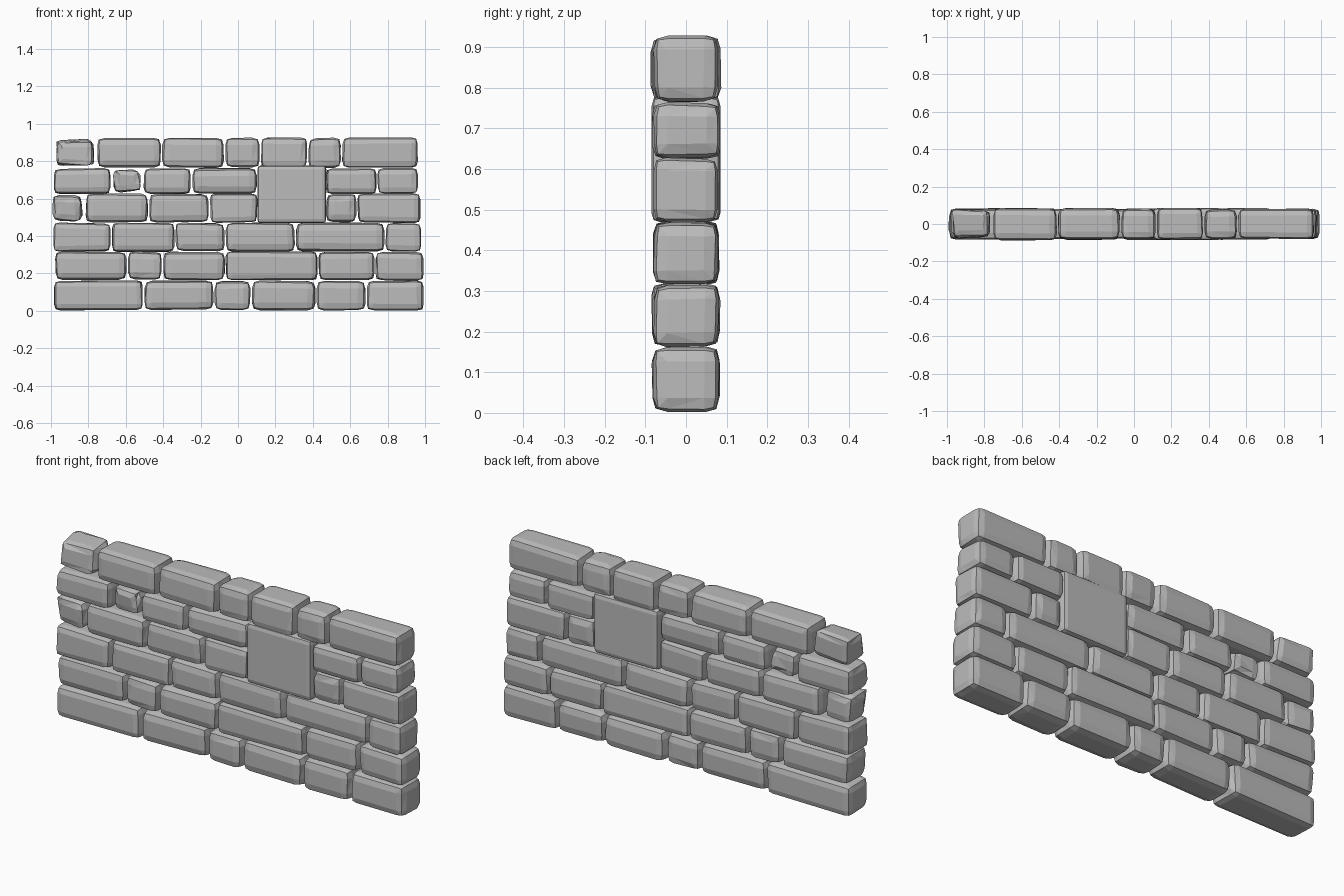
import bpy, bmesh, random
from mathutils import Vector

random.seed(7)
cube = bpy.data.objects.get("Cube")
if cube:
    bpy.data.objects.remove(cube, do_unlink=True)

# Single stone colour
stone_mat = bpy.data.materials.new("grey stone")
stone_mat.use_nodes = True
grey = (0.5, 0.5, 0.5, 1)
stone_mat.diffuse_color = grey
stone_mat.node_tree.nodes["Principled BSDF"].inputs["Base Color"].default_value = grey


def stone(name, x0, x1, z0, z1, depth, bevel, jitter):
    """A chipped block: box with nudged corners and wide chamfers."""
    bm = bmesh.new()
    bmesh.ops.create_cube(bm, size=1)
    centre = Vector(((x0 + x1) / 2, 0, (z0 + z1) / 2))
    size = Vector((x1 - x0, 2 * depth, z1 - z0))
    for v in bm.verts:
        nudge = Vector([random.uniform(0, jitter) for _ in range(3)])
        corner = v.co.copy()
        for i in range(3):
            side = 1 if corner[i] > 0 else -1
            v.co[i] = centre[i] + corner[i] * size[i] - side * nudge[i]
    bmesh.ops.bevel(bm, geom=bm.edges[:], offset=bevel, segments=2,
                    profile=0.6, affect='EDGES', clamp_overlap=True)
    # Chip the chamfers slightly so that no two stones match
    for v in bm.verts:
        v.co += (centre - v.co).normalized() * random.uniform(0, jitter * 0.5)
    bmesh.ops.triangulate(bm, faces=[f for f in bm.faces if f.calc_area() < 0.004])
    bmesh.ops.recalc_face_normals(bm, faces=bm.faces[:])
    mesh = bpy.data.meshes.new(name)
    bm.to_mesh(mesh)
    bm.free()
    mesh.materials.append(stone_mat)
    obj = bpy.data.objects.new(name, mesh)
    bpy.context.collection.objects.link(obj)
    return obj


# Courses from the ground up: bottom, top, then joints along each run
courses = [
    (0.0, 0.165, [[-.985, -.505, -.13, .07, .417, .685, .995]]),
    (0.16, 0.32, [[-.98, -.593, -.403, -.068, .427, .732, .995]]),
    (0.313, 0.475, [[-.99, -.678, -.338, -.068, .307, .787, .985]]),
    (0.468, 0.63, [[-1, -.818, -.478, -.153, .108], [.468, .637, .98]]),
    (0.622, 0.767, [[-.99, -.68, -.508, -.248, .108], [.468, .742, .965]]),
    (0.762, 0.93, [[-.985, -.757, -.41, -.073, .12, .372, .555, .965]]),
]
rough_stones = {(4, 1), (5, 2), (6, 1)}

for row, (z0, z1, runs) in enumerate(courses, 1):
    count = 0
    for joints in runs:
        for x0, x1 in zip(joints, joints[1:]):
            count += 1
            rough = (row, count) in rough_stones
            stone(f"course_{row}_stone_{count}", x0 - 0.001, x1 + 0.001, z0, z1,
                  random.uniform(0.082, 0.089), random.uniform(0.03, 0.042),
                  0.022 if rough else 0.008)

# Large square block spanning two courses
stone("square_block", 0.102, 0.474, 0.468, 0.78, 0.086, 0.022, 0.003)
